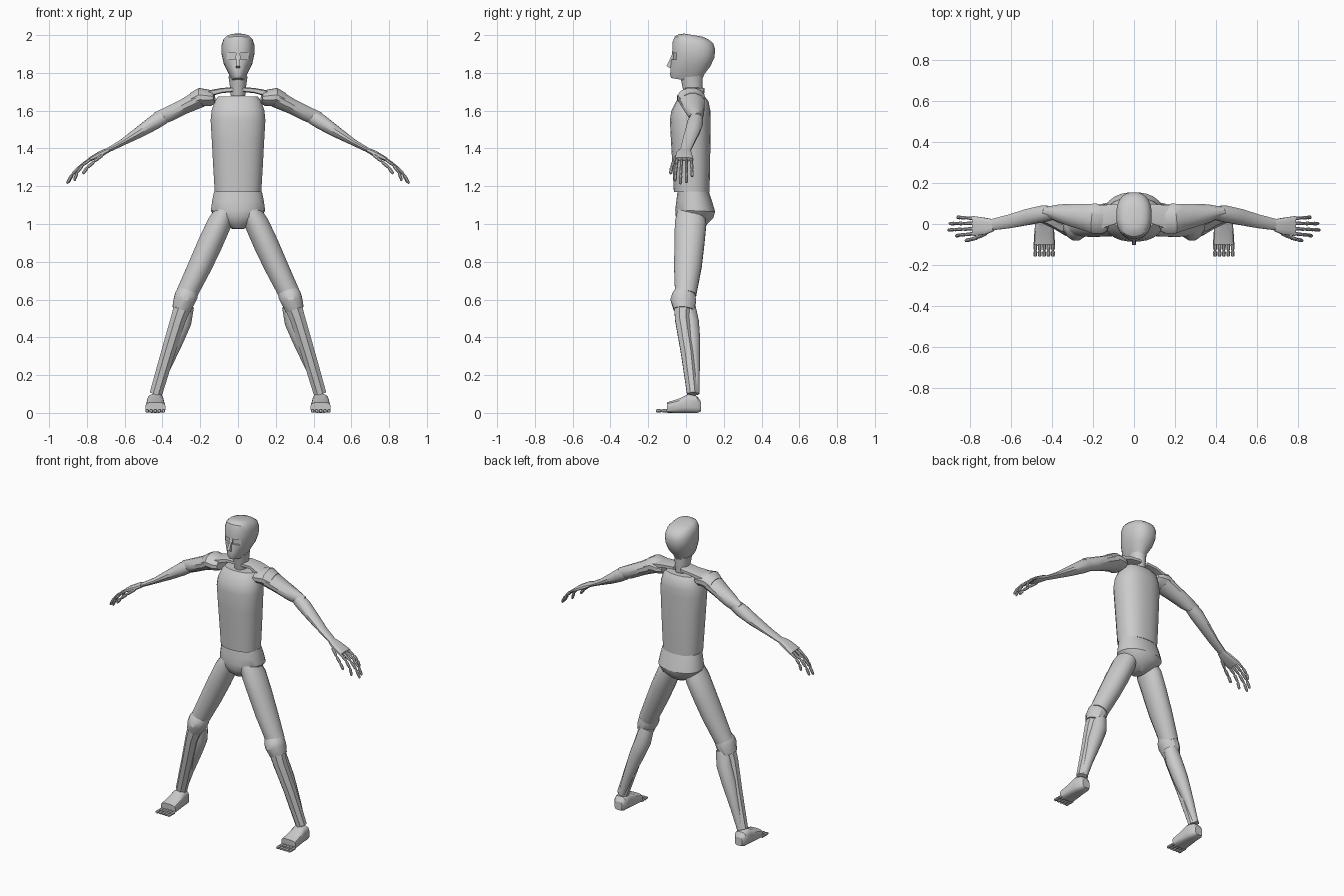
import bpy, bmesh
from math import cos, sin, pi, radians
from mathutils import Vector


def smooth(ob, angle=32):
    bpy.ops.object.select_all(action='DESELECT')
    ob.select_set(True)
    bpy.context.view_layer.objects.active = ob
    bpy.ops.object.shade_smooth_by_angle(angle=radians(angle))


def loft(name, rings, n=16, p=1.0, mirror=False, angle=32):
    """Skin rings (x, y, z, half width, half depth); p < 1 makes them boxier."""
    pts = [Vector(r[:3]) for r in rings]
    axis = (pts[-1] - pts[0]).normalized()
    ref = Vector((0, 0, 1)) if abs(axis.y) > 0.9 else Vector((0, 1, 0))
    u = axis.cross(ref).normalized()
    v = u.cross(axis)

    def pw(c):
        return (1 if c >= 0 else -1) * abs(c) ** p
    bm = bmesh.new()
    loops = []
    for c, r in zip(pts, rings):
        ang = [2 * pi * (i + 0.5) / n for i in range(n)]
        loops.append([bm.verts.new(c + u * r[3] * pw(cos(a)) + v * r[4] * pw(sin(a))) for a in ang])
    for a, b in zip(loops, loops[1:]):
        for i in range(n):
            j = (i + 1) % n
            bm.faces.new((a[i], a[j], b[j], b[i]))
    bm.faces.new(loops[0][::-1])
    bm.faces.new(loops[-1])
    bmesh.ops.recalc_face_normals(bm, faces=bm.faces)
    me = bpy.data.meshes.new(name)
    bm.to_mesh(me)
    bm.free()
    ob = bpy.data.objects.new(name, me)
    bpy.context.collection.objects.link(ob)
    smooth(ob, angle)
    if mirror:
        ob.modifiers.new("mirror", 'MIRROR')
    return ob


def stack(name, rows, **kw):
    """Upright body part from rows (z, front y, back y, half width)."""
    return loft(name, [(0, (f + b) / 2, z, w, (b - f) / 2) for z, f, b, w in rows], **kw)


def digit(name, points, r):
    """Jointed finger or toe: each phalanx pinches in at its ends."""
    pts = [Vector(q) for q in points]
    rings = []
    for a, b in zip(pts, pts[1:]):
        for t, k in ((0.03, 0.6), (0.2, 1), (0.8, 0.9), (0.97, 0.6)):
            rings.append((*a.lerp(b, t), r * k, r * k))
    return loft(name, rings, n=8, mirror=True)


# head with cut eye sockets
head = stack("head", [(1.76, -.080, .075, .030), (1.775, -.086, .085, .040), (1.81, -.084, .10, .056),
                      (1.85, -.080, .13, .076), (1.90, -.075, .153, .087), (1.945, -.073, .157, .087),
                      (1.975, -.062, .145, .078), (1.992, -.04, .118, .062), (2.0, -.01, .085, .038)],
             n=24, p=.85)
for s in (-1, 1):
    bpy.ops.mesh.primitive_cube_add(size=1, location=(s * .045, -.09, 1.888))
    cutter = bpy.context.object
    cutter.name = "eye_cutter"
    cutter.hide_render = True
    cutter.scale = (.052, .07, .034)
    cutter.rotation_euler = (0, 0, s * .35)
    mod = head.modifiers.new("socket", 'BOOLEAN')
    mod.object = cutter
    mod.operation = 'DIFFERENCE'
    bpy.context.view_layer.objects.active = head
    bpy.ops.object.modifier_apply(modifier=mod.name)
    bpy.data.objects.remove(cutter)
smooth(head)
stack("nose", [(1.826, -.092, -.07, .014), (1.833, -.109, -.07, .014), (1.87, -.09, -.06, .010),
               (1.90, -.076, -.055, .010)], n=4, p=1)

# neck
stack("neck", [(1.68, -.01, .085, .040), (1.73, -.02, .088, .044), (1.78, -.03, .09, .051)])

# collar bars between neck and shoulders
loft("collar_bar", [(.02, .045, 1.712, .013, .055), (.09, .05, 1.706, .014, .05),
                    (.18, .03, 1.685, .018, .06)], n=8, p=.5, mirror=True)

# torso
stack("torso", [(1.168, -.065, .125, .124), (1.30, -.072, .128, .132), (1.43, -.080, .13, .139),
                (1.55, -.086, .13, .146), (1.60, -.078, .13, .141), (1.65, -.052, .12, .124),
                (1.675, -.03, .10, .105)], n=24, p=.85)

# pelvis
stack("pelvis", [(1.172, -.045, .122, .128), (1.12, -.052, .14, .138), (1.07, -.058, .155, .145),
                 (1.035, -.055, .145, .12), (1.0, -.04, .11, .075), (.975, -.01, .07, .032)], n=24, p=.9)

# thighs
loft("thigh", [(.068, .025, 1.065, .055, .072), (.10, .024, 1.0, .065, .085), (.15, .018, .89, .067, .08),
               (.20, .010, .78, .064, .075), (.275, -.002, .625, .057, .057)], mirror=True)

# knees
loft("knee", [(.262, -.005, .648, .055, .055), (.272, -.012, .625, .062, .063), (.285, -.014, .595, .059, .070),
              (.302, -.012, .545, .050, .055)], n=12, mirror=True)

# shins and calves
loft("shin", [(.285, -.015, .585, .052, .052), (.315, -.018, .50, .044, .044), (.37, .010, .32, .040, .040),
              (.435, .035, .10, .036, .032)], n=8, mirror=True)
loft("calf", [(.275, .010, .57, .045, .040), (.295, .022, .48, .050, .048), (.335, .030, .38, .046, .047),
              (.39, .046, .23, .030, .028), (.432, .053, .10, .020, .018)], n=12, mirror=True)

# feet
loft("foot", [(.437, .079, .035, .026, .027), (.437, .06, .045, .040, .045), (.437, .015, .05, .044, .050),
              (.437, -.04, .037, .049, .037), (.437, -.10, .028, .053, .028)], n=16, p=.6, mirror=True)
for i in range(5):
    x = .395 + .0215 * i
    digit("toe_%d" % (i + 1), [(x, -.095, .011), (x, -.13, .011), (x, -.16, .011)], .0105)

# shoulders and upper arms
loft("shoulder", [(.125, .025, 1.668, .030, .062), (.15, .025, 1.668, .045, .075), (.20, .027, 1.672, .050, .075),
                  (.245, .035, 1.65, .046, .062)], n=12, mirror=True)
loft("upper_arm", [(.20, .028, 1.665, .050, .072), (.28, .040, 1.625, .042, .060), (.36, .052, 1.585, .042, .046),
                   (.43, .062, 1.555, .038, .022)], n=12, mirror=True)

# forearms
loft("forearm", [(.395, .055, 1.565, .038, .034), (.44, .050, 1.54, .041, .042), (.52, .034, 1.488, .031, .040),
                 (.61, .012, 1.433, .018, .034), (.695, -.004, 1.387, .012, .028)], n=12, mirror=True)

# palms
loft("palm", [(.685, -.006, 1.392, .012, .029), (.72, -.010, 1.375, .016, .040), (.785, -.010, 1.342, .011, .050)],
     n=12, p=.6, mirror=True)

# fingers: knuckle y, tip (x, y, z)
fingers = [("index", -.047, (.868, -.058, 1.228)), ("middle", -.023, (.907, -.03, 1.212)),
           ("ring", .003, (.900, .002, 1.218)), ("little", .028, (.862, .033, 1.25))]
for name, y, tip in fingers:
    a, b = Vector((.778, y, 1.345)), Vector(tip)
    bulge = Vector((.010, 0, .010))
    digit(name + "_finger", [a, a.lerp(b, .38) + bulge, a.lerp(b, .7) + bulge, b], .0095)
digit("thumb", [(.715, -.042, 1.368), (.762, -.066, 1.33), (.798, -.076, 1.298), (.822, -.082, 1.266)], .0100)
